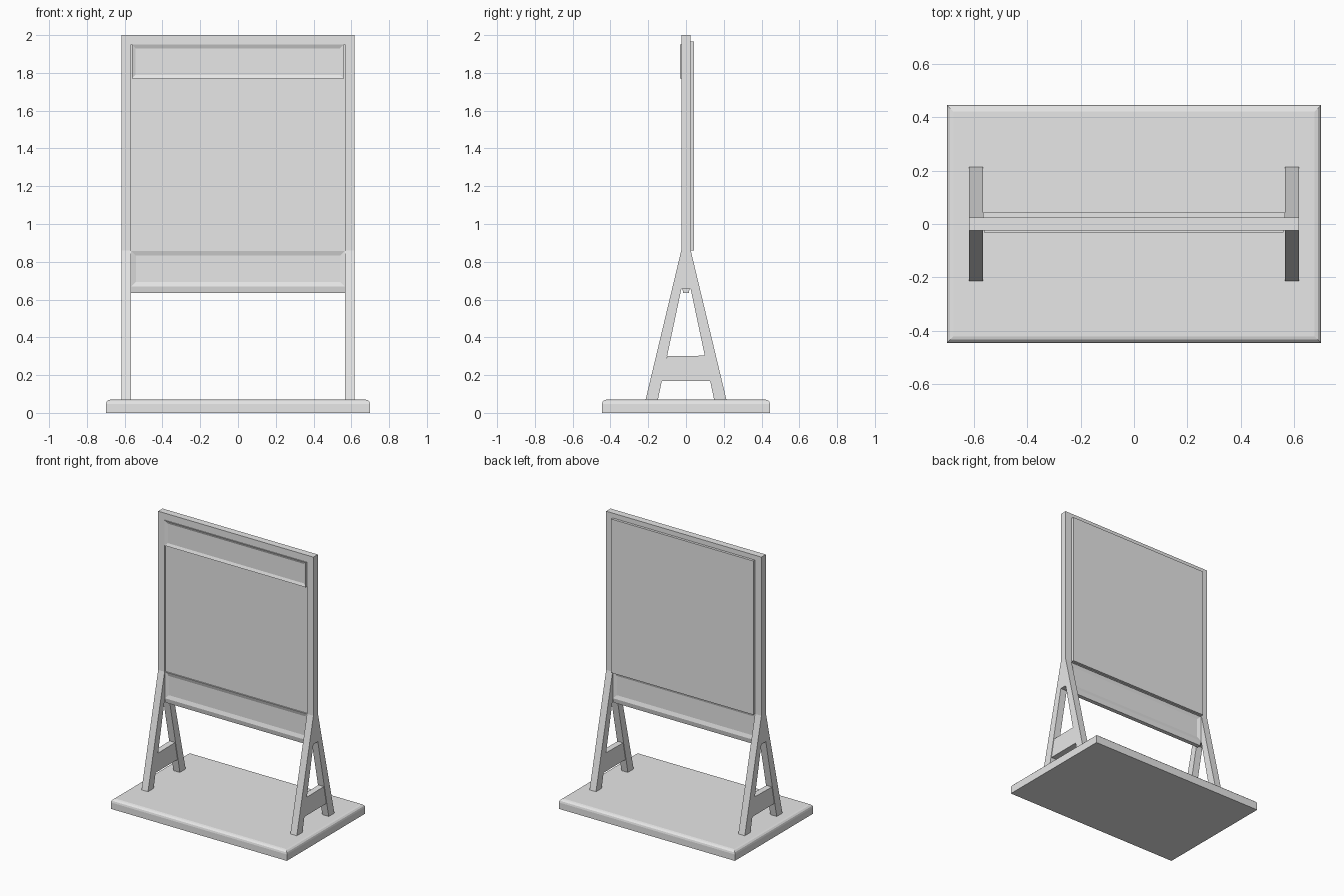
import bpy
import bmesh

cube = bpy.data.objects.get("Cube")
if cube:
    bpy.data.objects.remove(cube, do_unlink=True)

grey = bpy.data.materials.new("light grey")
grey.diffuse_color = (0.8, 0.8, 0.8, 1)
grey.use_nodes = True
grey.node_tree.nodes["Principled BSDF"].inputs["Base Color"].default_value = (0.8, 0.8, 0.8, 1)


def finish(name, bm):
    bmesh.ops.recalc_face_normals(bm, faces=bm.faces)
    mesh = bpy.data.meshes.new(name)
    bm.to_mesh(mesh)
    bm.free()
    mesh.materials.append(grey)
    obj = bpy.data.objects.new(name, mesh)
    bpy.context.collection.objects.link(obj)
    return obj


def box_mesh(x, y, z):
    """Box from three (low, high) ranges."""
    bm = bmesh.new()
    bmesh.ops.create_cube(bm, size=1)
    for v in bm.verts:
        v.co = [lo + (c + 0.5) * (hi - lo) for c, (lo, hi) in zip(v.co, (x, y, z))]
    return bm


def box(name, x, y, z):
    return finish(name, box_mesh(x, y, z))


def prism(name, outline, x):
    """Side outline in (y, z), extruded across an x range."""
    bm = bmesh.new()
    face = bm.faces.new([bm.verts.new((x[0], y, z)) for y, z in outline])
    out = bmesh.ops.extrude_face_region(bm, geom=[face])
    moved = [g for g in out["geom"] if isinstance(g, bmesh.types.BMVert)]
    bmesh.ops.translate(bm, vec=(x[1] - x[0], 0, 0), verts=moved)
    return finish(name, bm)


def sink_panel(bm, direction, border, depth):
    """Inset the face looking along y and push it inwards."""
    bm.normal_update()
    face = next(f for f in bm.faces if f.normal.y * direction > 0.9)
    bmesh.ops.inset_individual(bm, faces=[face], thickness=border, use_even_offset=True)
    bmesh.ops.translate(bm, vec=(0, -direction * depth, 0), verts=face.verts)


# Base slab with rounded upper edges
bm = box_mesh((-0.7, 0.7), (-0.445, 0.445), (0, 0.07))
top_edges = [e for e in bm.edges if all(v.co.z > 0.05 for v in e.verts)]
bmesh.ops.bevel(bm, geom=top_edges, offset=0.024, segments=3, profile=0.5, affect='EDGES')
base = finish("base", bm)
for polygon in base.data.polygons:
    polygon.use_smooth = False

# Posts, splayed legs and leg braces on both sides
OUT, IN = 0.617, 0.566
for side, sign in (("left", 1), ("right", -1)):
    span = sorted((sign * IN, sign * OUT))
    box(side + "_post", span, (-0.025, 0.025), (0.86, 2))
    prism(side + "_a_frame", [
        (-0.025, 0.86), (-0.215, 0.065), (-0.15, 0.065), (-0.025, 0.655),
        (0.025, 0.655), (0.15, 0.065), (0.215, 0.065), (0.025, 0.86)], span)
    prism(side + "_brace", [(-0.13, 0.17), (0.13, 0.17), (0.1, 0.303), (-0.1, 0.3)],
          (span[0] + 0.004, span[1] - 0.004))

# Top rail and the main board set back between the posts
box("top_rail", (-IN, IN), (-0.025, 0.025), (1.95, 2))
box("board", (-IN, IN), (-0.013, 0.025), (0.855, 1.955))
box("back_panel", (-0.565, 0.565), (0.02, 0.043), (0.86, 1.965))

# Raised header with a sunken field
bm = box_mesh((-0.562, 0.56), (-0.031, 0), (1.77, 1.95))
sink_panel(bm, -1, 0.02, 0.008)
finish("header_panel", bm)

# Lower rail, sunken on both faces, with a chamfered underside
bm = box_mesh((-IN, IN), (-0.021, 0.021), (0.668, 0.858))
for direction in (-1, 1):
    sink_panel(bm, direction, 0.026, 0.008)
finish("lower_rail", bm)
prism("lower_rail_lip", [(-0.021, 0.668), (0.021, 0.668), (0.015, 0.635), (-0.015, 0.635)], (-IN, IN))
